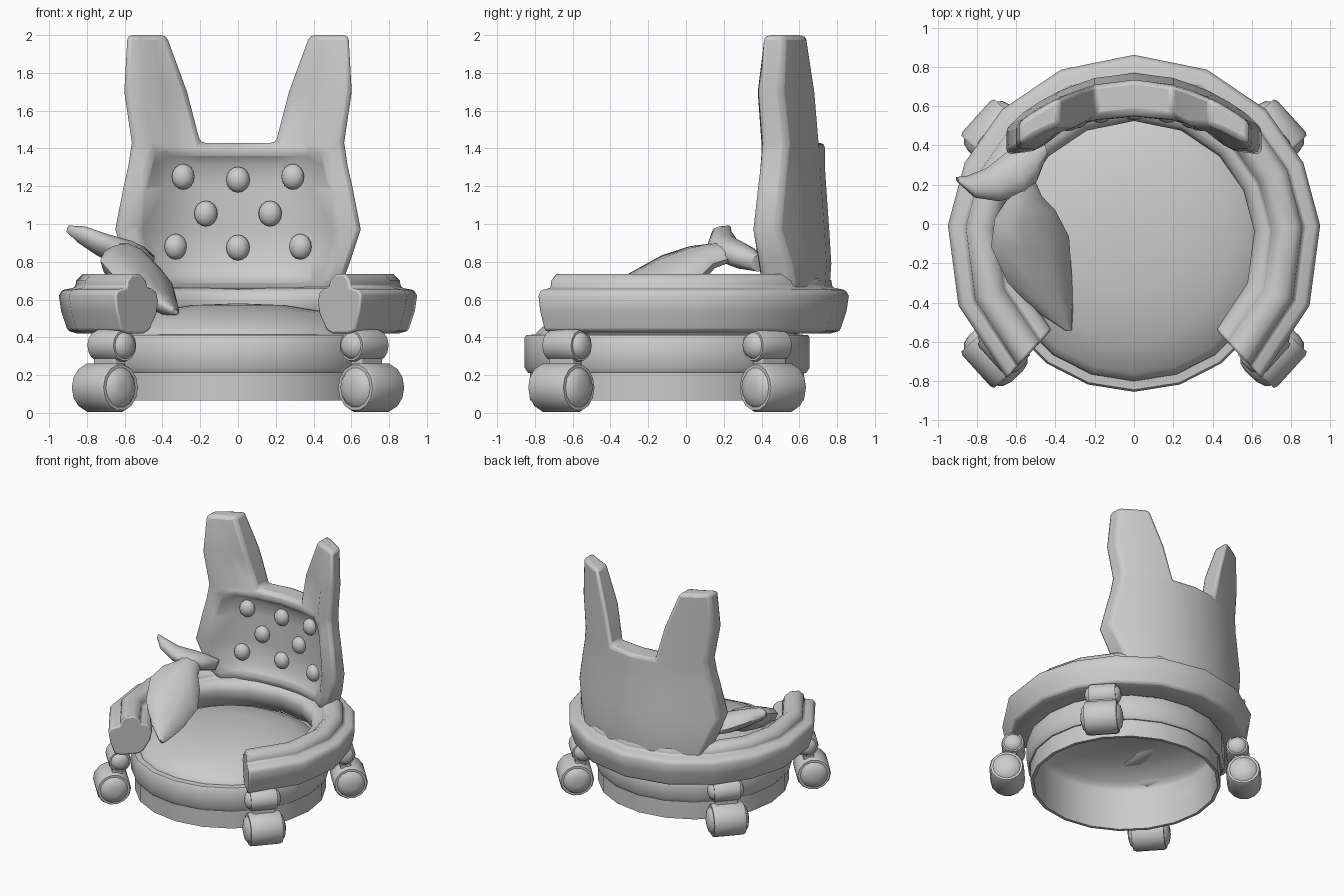
import bpy, bmesh
from math import sin, cos, pi, radians, atan2
from mathutils import Vector, Matrix

if "Cube" in bpy.data.objects:
    bpy.data.objects.remove(bpy.data.objects["Cube"])

CY = -0.1  # y of the round base's axis


def finish(name, bm, angle=40, bevel=0, mirror=False, segs=2):
    bmesh.ops.recalc_face_normals(bm, faces=bm.faces)
    me = bpy.data.meshes.new(name)
    bm.to_mesh(me)
    bm.free()
    ob = bpy.data.objects.new(name, me)
    bpy.context.collection.objects.link(ob)
    if mirror:
        ob.modifiers.new("mirror", 'MIRROR').use_clip = True
    if bevel:
        b = ob.modifiers.new("bevel", 'BEVEL')
        b.width, b.segments, b.angle_limit = bevel, segs, radians(48)
    bpy.ops.object.select_all(action='DESELECT')
    ob.select_set(True)
    bpy.context.view_layer.objects.active = ob
    bpy.ops.object.shade_smooth_by_angle(angle=radians(angle))
    return ob


def skin(rings, caps=True):
    """Bridge a list of equally long point loops."""
    bm = bmesh.new()
    vs = [[bm.verts.new(p) for p in r] for r in rings]
    n = len(vs[0])
    for a, b in zip(vs, vs[1:]):
        for i in range(n):
            j = (i + 1) % n
            bm.faces.new((a[i], a[j], b[j], b[i]))
    if caps:
        bm.faces.new(vs[0])
        bm.faces.new(vs[-1])
    return bm


def lathe(name, profile, sides=20):
    rings = [[(r * sin(2 * pi * i / sides), CY + r * cos(2 * pi * i / sides), z)
              for i in range(sides)] for r, z in profile]
    bm = skin(rings, caps=False)
    bmesh.ops.remove_doubles(bm, verts=bm.verts, dist=0.0005)
    return finish(name, bm)


# Round hollow base, stepped upper ring and domed seat
lathe("base_skirt", [(0.69, 0.24), (0.70, 0.065), (0.725, 0.065), (0.725, 0.21)])
lathe("seat_ring", [(0.69, 0.24), (0.72, 0.21), (0.735, 0.21), (0.755, 0.24), (0.755, 0.40),
                    (0.745, 0.412), (0.70, 0.415)])
lathe("seat_cushion", [(0.69, 0.24), (0.70, 0.405), (0.69, 0.425), (0.66, 0.455),
                       (0.5, 0.53), (0.25, 0.57), (0.0, 0.58)])

# Wrap-around armrest: three-lobed section swept through 270 degrees
section = [(-0.10, 0.44), (-0.06, 0.42), (0.07, 0.42), (0.12, 0.435), (0.155, 0.54),
           (0.167, 0.62), (0.15, 0.65), (0.10, 0.66), (0.08, 0.665), (0.075, 0.70),
           (0.04, 0.735), (-0.03, 0.735), (-0.075, 0.70), (-0.085, 0.665),
           (-0.12, 0.66), (-0.155, 0.64), (-0.17, 0.59), (-0.155, 0.52)]
half = [-47, -20, 5, 25, 45, 67]
arm = []
for deg in half + [90] + [180 - d for d in reversed(half)]:
    a = radians(deg)
    arm.append([((0.785 + r) * cos(a), CY + 0.01 + (0.785 + r) * sin(a), z)
                for r, z in section])
finish("armrest", skin(arm), angle=50, bevel=0.012)

# Backrest with two upright horns: half grid, mirrored, padded frame round a sunk panel
rows = [(0.64, (0, 0.2, 0.36, 0.45, 0.54)),
        (0.71, (0, 0.2, 0.38, 0.47, 0.56)),
        (0.79, (0, 0.2, 0.38, 0.49, 0.59)),
        (0.97, (0, 0.2, 0.40, 0.52, 0.65)),
        (1.20, (0, 0.2, 0.38, 0.49, 0.605)),
        (1.31, (0, 0.2, 0.36, 0.47, 0.58)),
        (1.38, (0, 0.2, 0.36, 0.46, 0.57)),
        (1.43, (0, 0.2, 0.36, 0.46, 0.562)),
        (1.70, (None, 0.27, 0.40, 0.50, 0.602)),
        (2.00, (None, 0.38, 0.45, 0.52, 0.585))]


def front_y(x, dip=0):
    return 0.555 - 0.5 * x * x + dip


def back_y(x, z):
    return 0.735 - 0.63 * x * x + 0.035 * max(0, 1 - abs(z - 0.8) / 0.5)


bm = bmesh.new()
F, B = {}, {}
for r, (z, xs) in enumerate(rows):
    for c, x in enumerate(xs):
        if x is None:
            continue
        dip = 0.04 if 2 <= r <= 5 and c <= 2 else -0.015
        if r > 0 and c == 3:
            dip = -0.05
        if r == 9:
            dip = 0.02
        if r in (0, 7) and c < 3:
            dip = 0.01
        if c == 4 and r < 9:
            dip = 0.01
        F[r, c] = bm.verts.new((x, front_y(x, dip), z))
        B[r, c] = bm.verts.new((x, back_y(x, z), z))
for r in range(len(rows) - 1):
    for c in range(4):
        q = [(r, c), (r, c + 1), (r + 1, c + 1), (r + 1, c)]
        if all(k in F for k in q):
            bm.faces.new([F[k] for k in q])
            bm.faces.new([B[k] for k in reversed(q)])
last = len(rows) - 1
rim = ([(0, c) for c in range(5)] + [(r, 4) for r in range(1, last + 1)]
       + [(last, c) for c in (3, 2, 1)] + [(8, 1), (7, 1), (7, 0)])
for a, b in zip(rim, rim[1:]):
    bm.faces.new((F[a], F[b], B[b], B[a]))
finish("backrest", bm, angle=50, bevel=0.025, mirror=True)

# Upholstery buttons
spots = [(0, 1.235), (0, 0.875)] + [(s * x, z) for s in (-1, 1)
         for x, z in ((0.29, 1.25), (0.17, 1.055), (0.33, 0.88))]
for x, z in spots:
    bm = bmesh.new()
    bmesh.ops.create_uvsphere(bm, u_segments=12, v_segments=8, radius=0.064)
    bmesh.ops.transform(bm, verts=bm.verts, matrix=Matrix.Translation(
        (x, front_y(x, 0.025), z)) @ Matrix.Rotation(-x, 4, 'Z') @ Matrix.Diagonal((0.98, 0.8, 1.06, 1)))
    finish("button", bm, angle=60)


# Casters: barrel wheel with domed caps, smaller barrel above it, neck between
def barrel(name, centre, heading, radius, length):
    h = length / 2
    prof = [(0.3, -h - 0.035), (0.65, -h - 0.022), (0.8, -h), (0.93, -h), (1, -h + 0.02),
            (1, h - 0.02), (0.93, h), (0.8, h), (0.65, h + 0.022), (0.3, h + 0.035)]
    rings = [[(t, k * radius * cos(pi * i / 7), k * radius * sin(pi * i / 7))
              for i in range(14)] for k, t in prof]
    bm = skin(rings)
    bmesh.ops.transform(bm, verts=bm.verts,
                        matrix=Matrix.Translation(centre) @ Matrix.Rotation(heading, 4, 'Z'))
    finish(name, bm)


for sx in (-1, 1):
    for sy in (-1, 1):
        heading = atan2(sx * 0.74, -sy * 0.67)
        barrel("caster_wheel", (sx * 0.705, CY + sy * 0.56, 0.134), heading, 0.132, 0.25)
        barrel("caster_mount", (sx * 0.668, CY + sy * 0.53, 0.357), heading, 0.088, 0.205)
        bm = bmesh.new()
        bmesh.ops.create_cube(bm, size=1)
        bmesh.ops.transform(bm, verts=bm.verts, matrix=Matrix.Translation(
            (sx * 0.68, CY + sy * 0.54, 0.27)) @ Matrix.Rotation(heading, 4, 'Z')
            @ Matrix.Diagonal((0.17, 0.08, 0.12, 1)))
        finish("caster_neck", bm, bevel=0.01)


# Fish-shaped plush draped over the left arm
def blob(name, stations, wide, thick):
    wide, thick = Vector(wide).normalized(), Vector(thick).normalized()
    rings = [[Vector(c) + wide * w * cos(pi * i / 5) + thick * t * sin(pi * i / 5)
              for i in range(10)] for c, w, t in stations]
    finish(name, skin(rings), angle=50)


blob("plush_body", [((-0.335, -0.54, 0.535), 0.02, 0.015), ((-0.40, -0.44, 0.57), 0.10, 0.05),
                    ((-0.48, -0.28, 0.635), 0.18, 0.075), ((-0.53, -0.09, 0.715), 0.22, 0.09),
                    ((-0.555, 0.05, 0.785), 0.17, 0.08), ((-0.56, 0.13, 0.83), 0.10, 0.06),
                    ((-0.58, 0.22, 0.85), 0.08, 0.05)],
     (0.93, 0.12, -0.42), (0.35, -0.35, 0.85))
blob("plush_tail", [((-0.90, 0.225, 0.975), 0.015, 0.018), ((-0.83, 0.19, 0.945), 0.06, 0.045),
                    ((-0.72, 0.20, 0.89), 0.09, 0.06), ((-0.60, 0.26, 0.845), 0.12, 0.07),
                    ((-0.53, 0.31, 0.82), 0.10, 0.065), ((-0.46, 0.38, 0.79), 0.04, 0.045)],
     (-0.35, 0.93, -0.1), (0.3, 0.1, 0.95))
